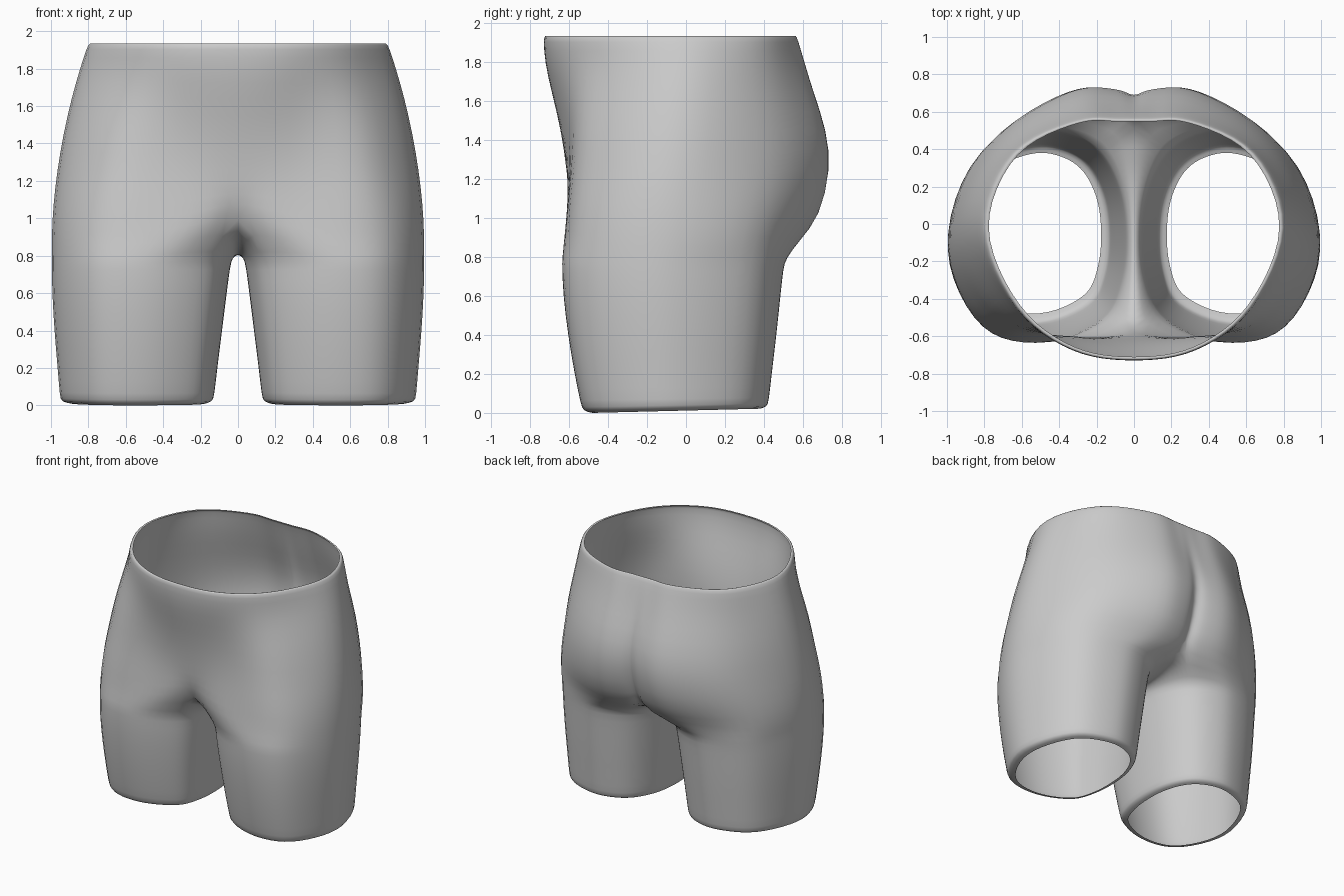
import bpy
import bmesh
from mathutils import Vector

cube = bpy.data.objects.get("Cube")
if cube:
    bpy.data.objects.remove(cube, do_unlink=True)

STEPS = 3  # columns between two control points


def spline(points):
    """Smooth curve through points[1:-1]; the two end points only steer it."""
    out = []
    for a, b, c, d in zip(points, points[1:], points[2:], points[3:]):
        for i in range(STEPS):
            t = i / STEPS
            out.append(0.5 * (2 * b + (c - a) * t + (2 * a - 5 * b + 4 * c - d) * t ** 2
                              + (3 * b - a - 3 * c + d) * t ** 3))
    out.append(points[-2].copy())
    return out


def closed_ring(points):
    ring = spline([points[-1]] + points + points[:2])[:-1]
    for p in ring:
        p.x = max(p.x, 0)
    return ring


def half_ring(points):
    """Open ring from front centre to back centre, level across the mirror plane."""
    flip = Vector((-1, 1, 1))
    ring = spline([points[1] * flip] + points + [points[-2] * flip])
    ring[0].x = ring[-1].x = 0
    return ring


# Leg outline in a unit square: front centre, round the outside, back, inner thigh
LEG = [(-.74, -.78), (-.1, -1), (.6, -.86), (1, -.12), (.68, .72), (.05, 1),
       (-.4, .97), (-.74, .78), (-.95, .4), (-1, -.05), (-.94, -.45)]


def leg_ring(z, x0, x1, y0, y1, tilt=0):
    cx, cy, rx, ry = (x0 + x1) / 2, (y0 + y1) / 2, (x1 - x0) / 2, (y1 - y0) / 2
    pts = [Vector((cx + u * rx, cy + v * ry, 0)) for u, v in LEG]
    for p in pts:
        p.z = z + tilt * (p.y + .48)
    return closed_ring(pts)


def torso_ring(z, front, fm, fo, side, bo, bm, bn, back):
    flat = [(0, front), fm, fo, side, bo, bm, (.1, bn), (0, back)]
    return half_ring([Vector((x, y, z)) for x, y in flat])


# Leg levels, with the hem turned in at the bottom
legs = [
    leg_ring(0, .175, .9, -.48, .375, .025),
    leg_ring(.01, .135, .953, -.528, .41, .025),
    leg_ring(.045, .127, .96, -.54, .418, .015),
    leg_ring(.2, .11, .972, -.572, .433),
    leg_ring(.4, .085, .99, -.606, .457),
    leg_ring(.6, .06, 1.002, -.63, .477),
    leg_ring(.74, .042, 1.004, -.636, .492),
    leg_ring(.79, .03, 1.004, -.636, .503),
]

# Saddle ring where the legs meet: its inner part lies on the mirror plane
saddle = [(0, -.56, 1.03), (.3, -.617, .95), (.78, -.563, .92), (1.004, -.13, .92),
          (.84, .37, .9), (.38, .57, .885), (.1, .57, .89), (0, .53, .92),
          (0, .3, .835), (0, 0, .81), (0, -.33, .865)]
legs.append(closed_ring([Vector(p) for p in saddle]))

# Hip ring that levels the saddle out
hip = [(0, -.6, 1.13), (.32, -.608, 1.08), (.76, -.553, 1.08), (.997, -.11, 1.08),
       (.81, .41, 1.05), (.36, .675, 1.01), (.1, .665, 1.01), (0, .61, 1.02)]

# Seat and waist levels, with the waistband turned in at the top
torso = [
    half_ring([Vector(p) for p in hip]),
    torso_ring(1.25, -.613, (.32, -.597), (.73, -.53), (.98, -.08), (.75, .455), (.35, .722), .732, .69),
    torso_ring(1.45, -.642, (.33, -.605), (.71, -.505), (.946, -.05), (.725, .44), (.34, .7), .715, .692),
    torso_ring(1.65, -.692, (.33, -.637), (.67, -.468), (.9, -.03), (.69, .41), (.32, .635), .645, .638),
    torso_ring(1.8, -.726, (.33, -.67), (.64, -.452), (.855, -.02), (.665, .395), (.3, .592), .602, .6),
    torso_ring(1.92, -.733, (.33, -.682), (.632, -.455), (.815, -.02), (.65, .388), (.3, .56), .567, .567),
    torso_ring(1.938, -.724, (.325, -.672), (.622, -.448), (.8, -.02), (.638, .382), (.295, .552), .557, .557),
    torso_ring(1.932, -.711, (.32, -.66), (.61, -.44), (.785, -.02), (.625, .375), (.29, .543), .547, .547),
]

# Skin the left half
bm = bmesh.new()
leg_rows = [[bm.verts.new(p) for p in ring] for ring in legs]
for low, high in zip(leg_rows, leg_rows[1:]):
    n = len(low)
    for j in range(n):
        k = (j + 1) % n
        bm.faces.new((low[j], low[k], high[k], high[j]))
torso_rows = [leg_rows[-1]] + [[bm.verts.new(p) for p in ring] for ring in torso]
for low, high in zip(torso_rows, torso_rows[1:]):
    for j in range(len(high) - 1):
        bm.faces.new((low[j], low[j + 1], high[j + 1], high[j]))
for face in bm.faces:
    face.smooth = True

mesh = bpy.data.meshes.new("shorts")
bm.to_mesh(mesh)
bm.free()
shorts = bpy.data.objects.new("shorts", mesh)
bpy.context.scene.collection.objects.link(shorts)

# Mirror to the right half and soften
mirror = shorts.modifiers.new("mirror", "MIRROR")
mirror.use_clip = True
mirror.merge_threshold = .002
soft = shorts.modifiers.new("soften", "SUBSURF")
soft.levels = soft.render_levels = 1

# Plain grey cloth
cloth = bpy.data.materials.new("grey cloth")
cloth.use_nodes = True
grey = (.6, .6, .6, 1)
cloth.diffuse_color = grey
shader = cloth.node_tree.nodes["Principled BSDF"]
shader.inputs["Base Color"].default_value = grey
shader.inputs["Roughness"].default_value = .8
mesh.materials.append(cloth)
